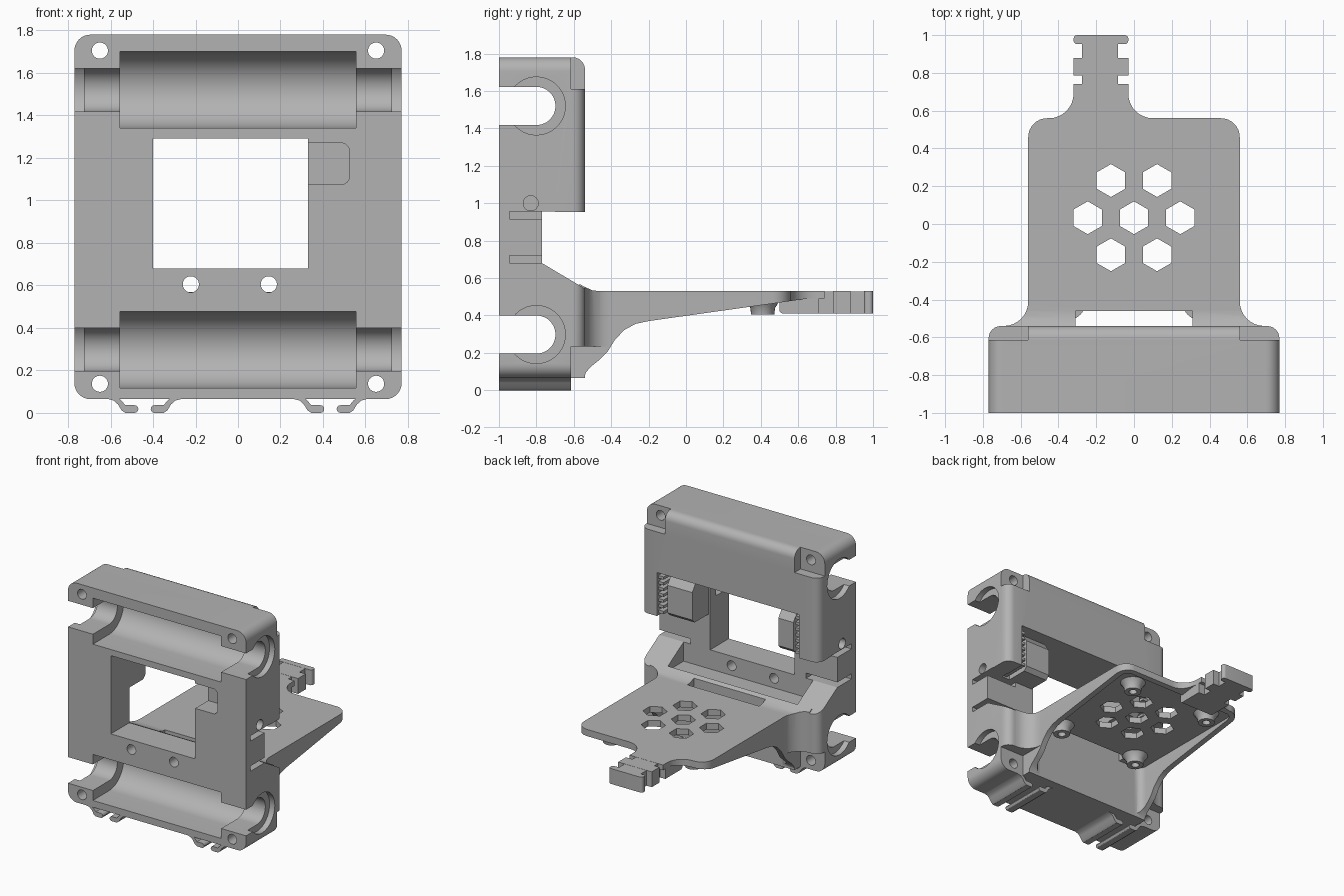
import bpy, bmesh, math
from mathutils import Vector

if "Cube" in bpy.data.objects:
    bpy.data.objects.remove(bpy.data.objects["Cube"])

grey = bpy.data.materials.new("plain grey")
grey.diffuse_color = (0.45, 0.45, 0.45, 1)
grey.use_nodes = True
grey.node_tree.nodes["Principled BSDF"].inputs["Base Color"].default_value = grey.diffuse_color
pi = math.pi


def prism(name, pts, axis, lo, hi):
    """Extrude a 2D outline along an axis: x uses (y,z), y uses (x,z), z uses (x,y)."""
    place = {'x': lambda a, b, c: (c, a, b), 'y': lambda a, b, c: (a, c, b),
             'z': lambda a, b, c: (a, b, c)}[axis]
    bm = bmesh.new()
    f = bm.faces.new([bm.verts.new(place(a, b, lo)) for a, b in pts])
    ext = bmesh.ops.extrude_face_region(bm, geom=[f])['geom']
    step = Vector(place(0, 0, hi - lo))
    bmesh.ops.translate(bm, verts=[v for v in ext if isinstance(v, bmesh.types.BMVert)], vec=step)
    bmesh.ops.recalc_face_normals(bm, faces=bm.faces)
    me = bpy.data.meshes.new(name)
    bm.to_mesh(me)
    bm.free()
    me.materials.append(grey)
    ob = bpy.data.objects.new(name, me)
    bpy.context.collection.objects.link(ob)
    return ob


def arc(cx, cy, r, a0, a1, n=8):
    return [(cx + r * math.cos(math.radians(a0 + (a1 - a0) * i / n)),
             cy + r * math.sin(math.radians(a0 + (a1 - a0) * i / n))) for i in range(n + 1)]


def circle(cx, cy, r, n=32, start=0):
    return arc(cx, cy, r, start, start + 360, n)[:-1]


def rect(a0, a1, b0, b1, r=0.0):
    if not r:
        return [(a0, b0), (a1, b0), (a1, b1), (a0, b1)]
    return (arc(a1 - r, b1 - r, r, 0, 90) + arc(a0 + r, b1 - r, r, 90, 180)
            + arc(a0 + r, b0 + r, r, 180, 270) + arc(a1 - r, b0 + r, r, 270, 360))


def boolean(ob, cutters, op='DIFFERENCE'):
    for c in cutters:
        m = ob.modifiers.new("cut", 'BOOLEAN')
        m.operation, m.solver, m.object = op, 'EXACT', c
    bpy.context.view_layer.update()
    me = bpy.data.meshes.new_from_object(ob.evaluated_get(bpy.context.evaluated_depsgraph_get()))
    ob.modifiers.clear()
    ob.data = me
    for c in cutters:
        bpy.data.objects.remove(c)


def smooth(ob):
    bpy.ops.object.select_all(action='DESELECT')
    bpy.context.view_layer.objects.active = ob
    ob.select_set(True)
    bpy.ops.object.shade_smooth_by_angle(angle=math.radians(30))


# --- carriage body: rounded slab with softened back edges
body = prism("carriage_body", rect(-.77, .77, .065, 1.78, .075), 'y', -1, -.54)
bm = bmesh.new()
bm.from_mesh(body.data)
edges = [e for e in bm.edges if all(v.co.y > -.6 and v.co.z > .1 for v in e.verts)]
bmesh.ops.bevel(bm, geom=edges, offset=.065, segments=6, profile=.5, affect='EDGES')
bm.to_mesh(body.data)
bm.free()

cuts = []


def cut(pts, axis, lo, hi):
    cuts.append(prism("cutter", pts, axis, lo, hi))


# rear step between upper and lower halves, floor and rear cavity
cut([(-.77, .952), (-.4, .952), (-.4, .46), (-.77, .68)], 'x', -1, 1)
cut(rect(-.56, .56, .53, 1.0), 'y', -.77, -.4)
cut(rect(-.6, .63, .9, 1.292), 'y', -.77, -.4)
# centre window and side pocket
cut(rect(-.4, .33, .68, 1.292), 'y', -1.1, -.4)
cut(rect(.25, .525, 1.075, 1.27, .04), 'y', -1.1, -.84)
# bearing seats, rod slots and end recesses
for z in (1.52, .298):
    for r, x in ((.18, .555), (.102, .9)):
        cut(arc(-.8, z, r, -90, 90, 24) + [(-1.1, z + r), (-1.1, z - r)], 'x', -x, x)
    for s in (-1, 1):
        cut(circle(-.8, z, .155, 40), 'x', *sorted((s * .725, s * .9)))
# corner screw holes with rear pockets
for s in (-1, 1):
    for z, z0, z1 in ((1.705, 1.61, 1.9), (.137, -.1, .235)):
        cut(circle(s * .65, z, .038), 'y', -1.1, -.4)
        cut(rect(*sorted((s * .56, s * .9)), z0, z1), 'y', -.615, -.4)
    # belt slots and cross hole in the sides
    for z0, z1 in ((.915, .956), (.68, .72)):
        cut(rect(-.945, -.7, z0, z1), 'x', *sorted((s * .5, s * .9)))
    cut(circle(-.83, 1.0, .04), 'x', *sorted((s * .5, s * .9)))
# lower screw holes
for x in (-.222, .145):
    cut(circle(x, .605, .038), 'y', -1.1, -.4)
boolean(body, cuts)
smooth(body)

# --- belt clamps with teeth
for name, x0, x1, t0, t1 in (("right_belt_clamp", .345, .56, .585, .64),
                             ("left_belt_clamp", -.53, -.4, -.61, -.555)):
    clamp = prism(name, [(-.78, .955), (-.6, .955), (-.57, .985), (-.57, 1.2),
                         (-.62, 1.27), (-.78, 1.27)], 'x', x0, x1)
    for i in range(7):
        z = .97 + i * .045
        prism(name + "_tooth", rect(t0, t1, z, z + .022), 'y', -.78, -.56)

# --- rear arm: plan outline trimmed by a side profile
plan = ([(-.03, .74)] + arc(.1, .69, .13, 180, 270) + arc(.46, .46, .1, 90, 0)
        + arc(.69, -.41, .13, 180, 270) + [(.69, -.57), (-.69, -.57)]
        + arc(-.69, -.41, .13, 270, 360) + arc(-.46, .46, .1, 180, 90)
        + arc(-.45, .69, .13, 270, 360) + [(-.32, .74)])
arm = prism("rear_arm", plan, 'z', .0, .7)
side = [(-.6, .585), (-.54, .552), (-.5, .534), (-.46, .53), (1.1, .53), (1.1, .49), (.65, .49),
        (-.2, .37), (-.27, .355), (-.33, .322), (-.38, .27), (-.42, .205), (-.46, .165),
        (-.51, .125), (-.535, .095), (-.545, .066), (-.6, .066)]
boolean(arm, [prism("cutter", side, 'x', -1, 1)], 'INTERSECT')
cuts = []
# hollow underside, floor slot, lower corner clearance
cut(rect(-.515, .515, -.54, .52, .06), 'z', -.1, .482)
cut(rect(-.31, .31, -.54, -.46), 'z', .3, .8)
for s in (-1, 1):
    cut(rect(*sorted((s * .56, s * .9)), -.1, .235), 'y', -.7, -.4)
# hexagonal vents
for x, y in ((-.122, .23), (.122, .23), (-.245, .033), (0, .033), (.245, .033),
             (-.122, -.163), (.122, -.163)):
    cut(circle(x, y, .087, 6, 90), 'z', .3, .8)
boolean(arm, cuts)
smooth(arm)

# --- notched tail
tail = prism("tail", rect(-.32, -.03, .5, .712), 'z', .41, .53)
boolean(tail, [prism("cutter", [(.4, .3), (.4, .48), (.48, .48), (.485, .435), (.52, .405), (.52, .3)],
                     'x', -1, 1)])
# trim the root of the tail so that it blends into the plate
prism("tail_neck", rect(-.275, -.085, .7, .97), 'z', .41, .529)
prism("tail_tab", rect(-.32, -.03, .785, .88), 'z', .41, .53)
end = prism("tail_end", rect(-.32, -.03, .952, 1.0, .02), 'z', .41, .53)
smooth(end)

# --- flared standoffs under the plate
for x in (-.355, .355):
    for y in (-.41, .41):
        bm = bmesh.new()
        rings = []
        for r, z in ((.03, .46), (.03, .405), (.062, .405), (.066, .44), (.085, .47), (.1, .49)):
            rings.append([bm.verts.new((a, b, z)) for a, b in circle(x, y, r, 24)])
        for lo, hi in zip(rings, rings[1:]):
            for i in range(24):
                bm.faces.new((lo[i], lo[(i + 1) % 24], hi[(i + 1) % 24], hi[i]))
        bm.faces.new(rings[0])
        bm.faces.new(rings[-1])
        bmesh.ops.recalc_face_normals(bm, faces=bm.faces)
        me = bpy.data.meshes.new("standoff")
        bm.to_mesh(me)
        bm.free()
        me.materials.append(grey)
        ob = bpy.data.objects.new("standoff", me)
        bpy.context.collection.objects.link(ob)
        smooth(ob)

# --- cable hooks under the body, two facing pairs
for c in (-.44, .41):
    c = -.44 if c < 0 else .435
    for s in (-1, 1):
        hook = ([(.145, .075), (.12, .06), (.1, .036)] + arc(.057, .018, .018, 90, 270, 6)
                + [(.1, .0), (.118, .012), (.135, .04), (.155, .058), (.185, .066), (.185, .075)])
        ob = prism("cable_hook", [(c + s * (x - .01), z) for x, z in hook], 'y', -1, -.615)
        smooth(ob)
